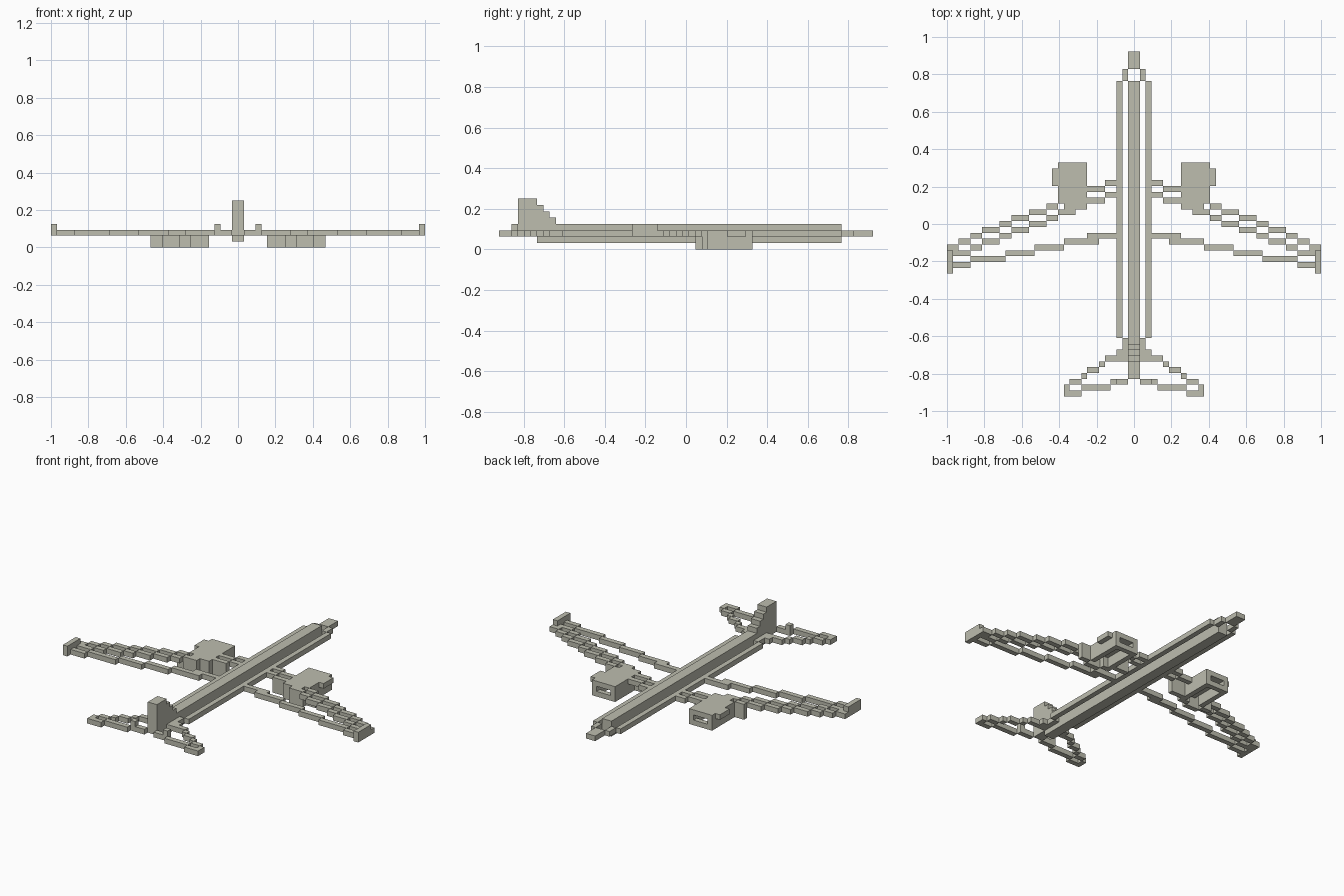
import bpy, bmesh
from mathutils import Matrix, Vector

if "Cube" in bpy.data.objects:
    bpy.data.objects.remove(bpy.data.objects["Cube"], do_unlink=True)

U = 1 / 32          # size of one block
Y0 = -59 / 64       # rear end of the block grid

mat = bpy.data.materials.new("stone_grey")
colour = (0.51, 0.51, 0.43, 1)
mat.use_nodes = True
mat.diffuse_color = colour
bsdf = next(n for n in mat.node_tree.nodes if n.type == 'BSDF_PRINCIPLED')
bsdf.inputs["Base Color"].default_value = colour
bsdf.inputs["Roughness"].default_value = 0.8


def part(name, boxes, mirror=True):
    """One object from boxes given in blocks: (x0, x1, y0, y1, z0, z1)."""
    bm = bmesh.new()
    for x0, x1, y0, y1, z0, z1 in boxes:
        for s in ((1, -1) if mirror else (1,)):
            centre = Vector((s * (x0 + x1) / 2 * U, Y0 + (y0 + y1) / 2 * U, (z0 + z1) / 2 * U))
            size = Matrix.Diagonal(((x1 - x0) * U, (y1 - y0) * U, (z1 - z0) * U, 1))
            bmesh.ops.create_cube(bm, size=1, matrix=Matrix.Translation(centre) @ size)
    mesh = bpy.data.meshes.new(name)
    bm.to_mesh(mesh)
    bm.free()
    mesh.materials.append(mat)
    obj = bpy.data.objects.new(name, mesh)
    bpy.context.collection.objects.link(obj)
    return obj


def stairs(steps, row, z0=2, z1=3):
    """Staircase of flat boxes, one row further back at each step in x."""
    return [(a, b, row - i, row - i + 1, z0, z1)
            for i, (a, b) in enumerate(zip(steps, steps[1:]))]


# Fuselage: central beam, side rails, nose
part("fuselage_beam", [(-1, 1, 6, 54, 1, 4)], mirror=False)
part("fuselage_rail", [(2, 3, 10, 54, 2, 3)])
part("nose_side", [(1, 2, 54, 56, 2, 3)])
part("nose_tip", [(-1, 1, 56, 59, 2, 3)], mirror=False)

# Stepped tail fin
part("tail_fin", [(-1, 1, 3, 6, 2, 8)] +
     [(-1, 1, 6 + i, 7 + i, 4, 7 - i) for i in range(3)], mirror=False)

# Wings: double stepped leading edge, single trailing edge, raised tips
lead = [3, 5, 8, 10, 13, 15, 18, 21, 23, 26, 28, 30]
part("wing_front_edge", stairs(lead[:-1] + [30, 32], 36))
part("wing_second_edge", stairs(lead[:-1] + [31], 34))
part("wing_rear_edge", stairs([3, 8], 27) + stairs([6, 12, 17, 22, 28, 31], 26))
part("wing_tip", [(31, 32, 21, 26, 2, 3), (31, 32, 21, 25, 3, 4)])

# Tailplane
part("tailplane_root", [(1, 2, 6, 10, 2, 3), (2, 3, 6, 8, 2, 3)])
part("tailplane_front_edge", stairs([3, 5, 6, 8, 9, 11], 6))
part("tailplane_rear_edge", stairs([1, 4, 9, 12], 2) + [(11, 12, 1, 2, 2, 3)])
part("tailplane_post", [(3, 4, 2, 3, 3, 4)])

# Engines: roof, side walls, front frame with opening, stepped back walls
part("engine_roof", [(9, 12, 32, 39, 2, 3), (13, 14, 36, 39, 2, 3)])
part("engine_side", [(8, 9, 33, 40, 0, 3), (12, 13, 33, 40, 0, 3)])
part("engine_front_frame", [(9, 12, 39, 40, 0, 1), (9, 12, 39, 40, 2, 3)])
part("engine_back_wall", stairs([5, 8, 10, 13], 33, 0, 2) + [(13, 15, 32, 33, 0, 2)])
